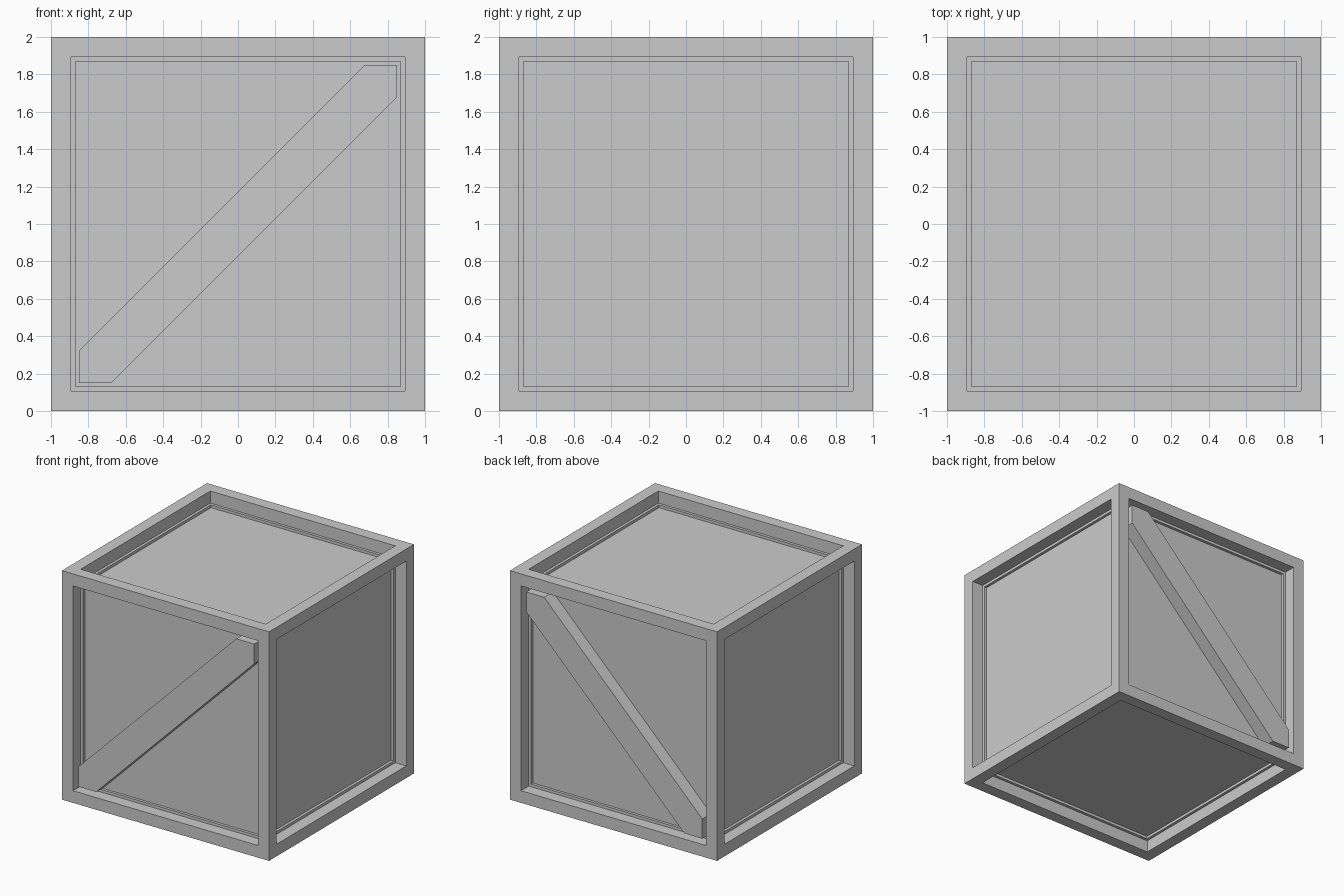
import bpy, bmesh

if "Cube" in bpy.data.objects:
    bpy.data.objects.remove(bpy.data.objects["Cube"])

SIZE, FRAME, DEPTH = 2.0, 0.15, 0.13
IN = SIZE / 2 - FRAME      # half width of each recessed opening
OFF = 0.173                # half height of the brace band, measured along z
BRACE_FACE = 0.99          # distance of the brace face from the centre


def finish(name, bm):
    bmesh.ops.recalc_face_normals(bm, faces=bm.faces)
    mesh = bpy.data.meshes.new(name)
    bm.to_mesh(mesh)
    bm.free()
    obj = bpy.data.objects.new(name, mesh)
    bpy.context.collection.objects.link(obj)
    obj.location.z = SIZE / 2
    return obj


# Crate body: cube with a recessed panel on each of the six sides
bm = bmesh.new()
bmesh.ops.create_cube(bm, size=SIZE)
panels = list(bm.faces)
bmesh.ops.inset_individual(bm, faces=panels, thickness=FRAME)
for panel in bmesh.ops.extrude_discrete_faces(bm, faces=panels)["faces"]:
    panel.normal_update()
    bmesh.ops.translate(bm, verts=panel.verts, vec=-panel.normal * DEPTH)
finish("crate_body", bm)

# Diagonal braces: band clipped to the opening, on the front and back
outline = [(-IN, -IN), (OFF * 2 / 2 - IN, -IN), (IN, IN - OFF),
           (IN, IN), (IN - OFF, IN), (-IN, OFF - IN)]
for name, side in (("front_brace", -1), ("back_brace", 1)):
    bm = bmesh.new()
    inner = SIZE / 2 - DEPTH
    face = bm.faces.new([bm.verts.new((x, side * inner, z)) for x, z in outline])
    ext = bmesh.ops.extrude_face_region(bm, geom=[face], use_keep_orig=True)["geom"]
    verts = [g for g in ext if isinstance(g, bmesh.types.BMVert)]
    bmesh.ops.translate(bm, verts=verts, vec=(0, side * (BRACE_FACE - inner), 0))
    finish(name, bm)
